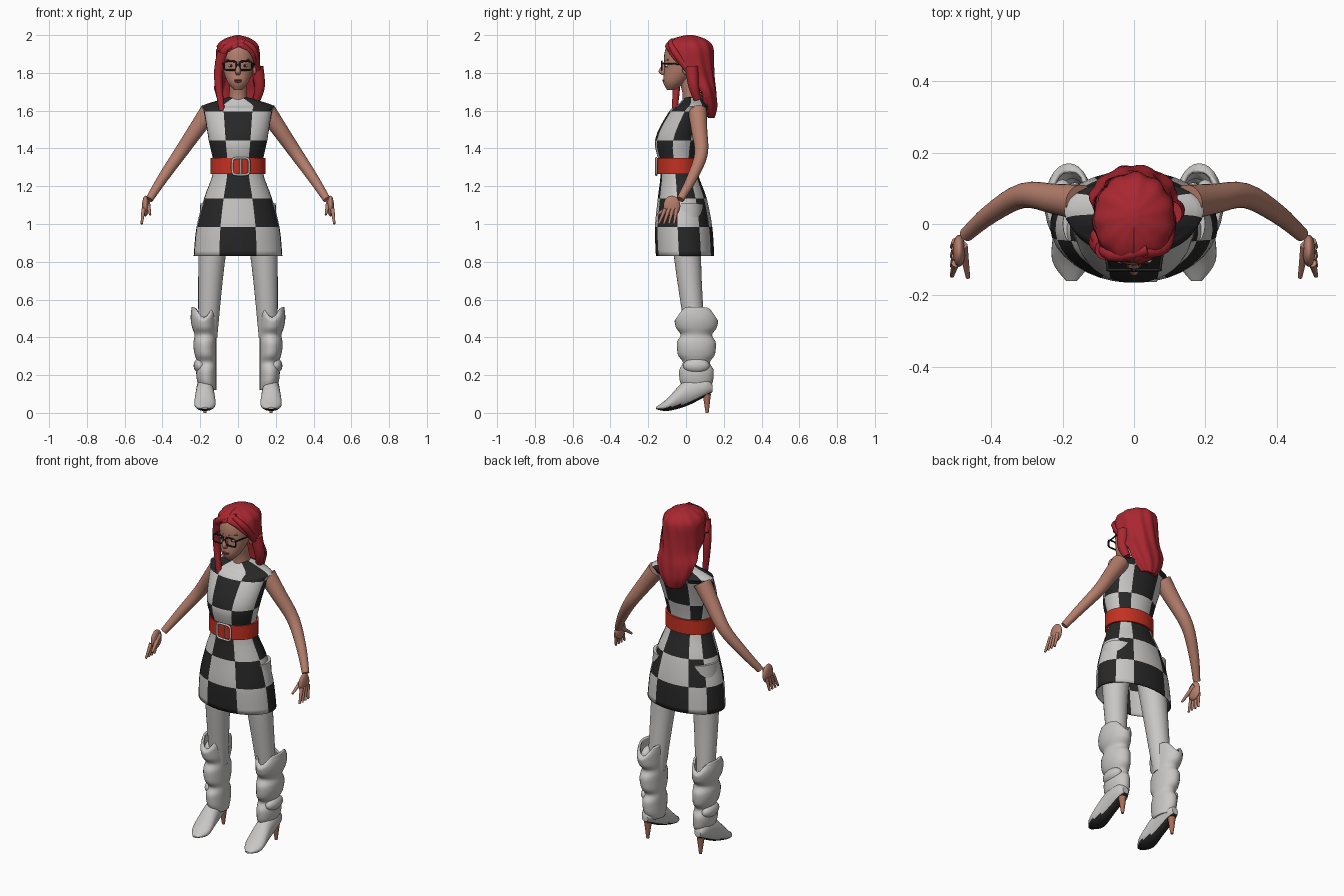
import bpy, bmesh
from math import sin, cos, pi, radians
from mathutils import Vector, Matrix

default_cube = bpy.data.objects.get("Cube")
if default_cube:
    bpy.data.objects.remove(default_cube)

AXIS_Y, AXIS_Z = Vector((0, 1, 0)), Vector((0, 0, 1))
SIDES = {"left": 1, "right": -1}


def material(name, red, green, blue):
    mat = bpy.data.materials.new(name)
    mat.use_nodes = True
    mat.diffuse_color = (red, green, blue, 1)
    mat.node_tree.nodes["Principled BSDF"].inputs["Base Color"].default_value = mat.diffuse_color
    return mat


WHITE = material("off white", .58, .57, .56)
BLACK = material("black", .02, .02, .02)
HAIR = material("crimson hair", .4, .02, .03)
RED = material("belt red", .55, .03, .015)
SKIN = material("skin", .46, .21, .15)
LIP = material("lip", .3, .06, .05)
COPPER = material("heel copper", .4, .16, .1)


def finish(name, bm, *materials):
    bmesh.ops.recalc_face_normals(bm, faces=bm.faces)
    mesh = bpy.data.meshes.new(name)
    bm.to_mesh(mesh)
    bm.free()
    for mat in materials:
        mesh.materials.append(mat)
    ob = bpy.data.objects.new(name, mesh)
    bpy.context.collection.objects.link(ob)
    return ob


def smooth_sections(sections, steps):
    """Catmull-Rom through the section tuples."""
    last = len(sections) - 1
    rows = []
    for i in range(last):
        around = [sections[min(max(i + offset, 0), last)] for offset in (-1, 0, 1, 2)]
        for k in range(steps):
            t = k / steps
            rows.append([b + t / 2 * (c - a + t * (2*a - 5*b + 4*c - d + t * (3*(b - c) + d - a)))
                         for a, b, c, d in zip(*around)])
    return rows + [sections[last]]


def even_angles(height):
    return [2 * pi * k / 28 for k in range(28)]


def plain(centre, spoke, angle):
    return centre + spoke


def loft(name, sections, *materials, steps=4, axis=AXIS_Z, side=1, angles=even_angles,
         closed=True, cap_start=True, cap_end=True, shape=plain, rule=None):
    """Skin over elliptical rings (x, y, z, radius, radius); without an axis they follow the path."""
    bm = bmesh.new()
    rows = smooth_sections(sections, steps)
    centres = [Vector(row[:3]) for row in rows]
    rings = []
    for i, (centre, row) in enumerate(zip(centres, rows)):
        ahead = axis or (centres[min(i + 1, len(rows) - 1)] - centres[max(i - 1, 0)]).normalized()
        across = (AXIS_Z if abs(ahead.y) > abs(ahead.z) else AXIS_Y).cross(ahead).normalized()
        over = ahead.cross(across)
        ring = []
        for angle in angles(centre.z):
            spoke = across * row[3] * sin(angle) - over * row[4] * cos(angle)
            point = shape(centre, spoke, angle)
            ring.append(bm.verts.new((point.x * side, point.y, point.z)))
        rings.append(ring)
    count = len(rings[0])
    for low, high in zip(rings, rings[1:]):
        for j in range(count if closed else count - 1):
            k = (j + 1) % count
            face = bm.faces.new((low[j], low[k], high[k], high[j]))
            if rule:
                face.material_index = rule(face.calc_center_median().z, j)
    if cap_start:
        bm.faces.new(rings[0])
    if cap_end:
        bm.faces.new(rings[-1])
    return finish(name, bm, *materials)


def stack(rows):
    """Turn (height, half width, front, back) rows into level rings on the centre line."""
    return [(0, (front + back) / 2, z, half, (back - front) / 2) for z, half, front, back in rows]


def tube(name, mat, points, start, end, side=1):
    """Round limb tapering evenly from one radius to the other."""
    radii = [start + (end - start) * i / (len(points) - 1) for i in range(len(points))]
    loft(name, [(*point, r, r) for point, r in zip(points, radii)], mat, axis=None, side=side)


def thicken(ob, thickness):
    modifier = ob.modifiers.new("thickness", "SOLIDIFY")
    modifier.thickness = thickness
    modifier.offset = -1


def ball(name, mat, location, size):
    bm = bmesh.new()
    matrix = Matrix.Translation(location) @ Matrix.Diagonal((*size, 1))
    bmesh.ops.create_uvsphere(bm, u_segments=20, v_segments=12, radius=1, matrix=matrix)
    finish(name, bm, mat)


def wire(name, mat, points, radius, cyclic=False):
    curve = bpy.data.curves.new(name, "CURVE")
    curve.dimensions = "3D"
    curve.bevel_depth = radius
    curve.bevel_resolution = 2
    spline = curve.splines.new("POLY")
    spline.points.add(len(points) - 1)
    for target, point in zip(spline.points, points):
        target.co = (*point, 1)
    spline.use_cyclic_u = cyclic
    curve.materials.append(mat)
    bpy.context.collection.objects.link(bpy.data.objects.new(name, curve))


def frame(x, y, z, half_width, half_height):
    """Rounded rectangle facing the front."""
    def squared(value):
        return value / max(abs(value), .01) ** .6
    turns = [angle + .1 for angle in even_angles(z)]
    return [(x + half_width * squared(cos(a)), y, z + half_height * squared(sin(a))) for a in turns]


# Chequered dress: eight cells round the body, equal rows from hem to shoulder
HEM, ROW, SPLIT = .83, .153, 5
edges = [25, 78, 123, 152]
edges = [-25] + edges + [360 - edge for edge in reversed(edges)]
dress_angles = [radians(a + (b - a) * k / SPLIT) for a, b in zip(edges, edges[1:]) for k in range(SPLIT)]
outline = [(0, .235, -.16, .15), (1, .22, -.165, .14), (2, .18, -.15, .11), (3, .13, -.135, .06),
           (4, .155, -.165, .08), (5, .18, -.09, .12), (5.2, .19, -.05, .125),
           (5.4, .1, -.02, .1), (5.5, .05, -.01, .08)]
dress = loft("dress", stack([(HEM + ROW * row, *rest) for row, *rest in outline]), WHITE, BLACK,
             angles=lambda height: dress_angles, cap_start=False, cap_end=False,
             rule=lambda height, j: (j // SPLIT + int((height - HEM) / ROW) + 1) % 2)
thicken(dress, .006)

# Belt and buckle
loft("belt", stack([(z, .145, -.155, .075) for z in (1.265, 1.35)]), RED)
wire("buckle", WHITE, frame(.015, -.157, 1.305, .045, .045), .006, cyclic=True)
wire("buckle_prong", WHITE, [(.015, -.157, z) for z in (1.265, 1.345)], .005)

# Neck, head and face
loft("neck", stack([(1.63, .055, -.02, .1), (1.7, .046, -.02, .075), (1.8, .046, -.05, .05)]), SKIN)
loft("head", stack([(1.71, .02, -.1, -.06), (1.75, .055, -.12, 0), (1.82, .08, -.115, .06),
                    (1.9, .085, -.115, .08), (1.96, .06, -.09, .07), (1.98, .02, -.04, .04)]), SKIN)
loft("nose", stack([(1.86, .01, -.115, -.1), (1.81, .015, -.145, -.1), (1.79, .01, -.13, -.1)]), SKIN)
ball("upper_lip", LIP, (0, -.116, 1.761), (.022, .009, .005))
ball("lower_lip", LIP, (0, -.115, 1.753), (.018, .009, .006))
wire("glasses_bridge", BLACK, [(x, -.13, 1.843) for x in (-.01, .01)], .004)
for name, s in SIDES.items():
    ball(name + "_eye", WHITE, (.036 * s, -.099, 1.838), (.015, .012, .008))
    ball(name + "_iris", BLACK, (.036 * s, -.108, 1.838), (.006, .006, .007))
    ball(name + "_ear", SKIN, (.088 * s, 0, 1.82), (.01, .02, .03))
    wire(name + "_eyebrow", HAIR, [(.016 * s, -.113, 1.866), (.06 * s, -.09, 1.87)], .004)
    wire(name + "_lens_frame", BLACK, frame(.041 * s, -.128, 1.838, .033, .023), .0045, cyclic=True)
    wire(name + "_glasses_arm", BLACK, [(.073 * s, -.126, 1.85), (.092 * s, 0, 1.845)], .004)


# Hair: a wavy shell open round the face, plus loose locks
def hair_angles(height):
    opening = radians(min(110, 90 * (max(0, 1.94 - height) / .17) ** .6))
    return [opening + (pi - opening) * k / 30 for k in range(61)]


def hair_wave(centre, spoke, angle):
    return centre + spoke * (1 + .03 * sin(11 * angle + 16 * centre.z))


hair = loft("hair", stack([
    (1.56, .05, .05, .15), (1.62, .1, 0, .165), (1.7, .13, -.04, .16), (1.77, .115, -.08, .15),
    (1.85, .115, -.11, .145), (1.94, .11, -.11, .14), (1.98, .07, -.07, .1), (2, .01, 0, .04)]),
    HAIR, angles=hair_angles, closed=False, cap_start=False, shape=hair_wave)
thicken(hair, .025)
tube("right_front_lock", HAIR, [(-.08, -.07, 1.91), (-.105, -.05, 1.78), (-.085, -.06, 1.6)], .03, .015)
tube("right_fringe", HAIR, [(.04, -.07, 1.965), (-.06, -.085, 1.93), (-.1, -.03, 1.85)], .018, .024)
tube("left_fringe", HAIR, [(.03, -.08, 1.965), (.085, -.065, 1.92), (.1, .01, 1.82)], .015, .02)
tube("left_back_lock", HAIR, [(.1, .03, 1.83), (.115, .04, 1.73), (.1, .06, 1.66)], .035, .02)


# Slouched boot shaft: three folds, widening upward along a straight inner side
def boot_ring(t):
    fold = abs(sin(3 * pi * t))
    half = .043 + .022 * t + .006 * fold
    return (.115 + half, .055, .12 + .44 * t, half, .06 + .035 * t + .025 * fold ** .5)


def boot_notch(centre, spoke, angle):
    return centre + spoke - AXIS_Z * .6 * abs(cos(angle)) ** 6 * max(0, centre.z - .47)


for name, s in SIDES.items():
    # Arm and hand
    tube(name + "_arm", SKIN, [(.15, .06, 1.6), (.22, .07, 1.5), (.31, .08, 1.37),
                               (.4, .03, 1.24), (.47, -.03, 1.13)], .05, .02, s)
    ball(name + "_palm", SKIN, (.49 * s, -.075, 1.095), (.018, .045, .055))
    for k in range(4):
        tube(f"{name}_finger_{k + 1}", SKIN, [(.5, -.11 + .02 * k, 1.08),
                                              (.51, -.145 + .027 * k, 1)], .011, .006, s)
    tube(name + "_thumb", SKIN, [(.48, -.06, 1.12), (.465, -.15, 1.05)], .014, .006, s)

    # Leg in pale tights
    tube(name + "_leg", WHITE, [(.11, 0, 1.1), (.14, .01, .8), (.16, .05, .4)], .09, .05, s)

    # Boot shaft with side pads
    shaft = loft(name + "_boot_shaft", [boot_ring(k / 12) for k in range(13)], WHITE,
                 side=s, cap_start=False, cap_end=False, shape=boot_notch)
    thicken(shaft, .012)
    for k, z in enumerate((.49, .36, .25)):
        ball(f"{name}_boot_fold_{k + 1}", WHITE, (.2 * s, .055, z), (.035, .07, .04))

    # Foot with a dark sole, and a slim heel
    profile = [(.14, .11, .15, .02), (.1, .085, .19, .04), (0, .035, .175, .048),
               (-.1, .01, .075, .055), (-.16, .02, .03, .015)]
    foot = loft(name + "_boot_foot",
                [(.175, y, (low + high) / 2, half, (high - low) / 2) for y, low, high, half in profile],
                WHITE, BLACK, axis=-AXIS_Y, side=s)
    for face in foot.data.polygons:
        face.material_index = int(face.normal.z < -.6)
    tube(name + "_heel", COPPER, [(.175, .112, 0), (.175, .11, .1)], .008, .022, s)

# Smooth shading with sharp edges kept
for ob in bpy.context.collection.objects:
    ob.select_set(ob.type == "MESH")
    if ob.type == "MESH":
        bpy.context.view_layer.objects.active = ob
bpy.ops.object.shade_smooth_by_angle(angle=radians(45))
